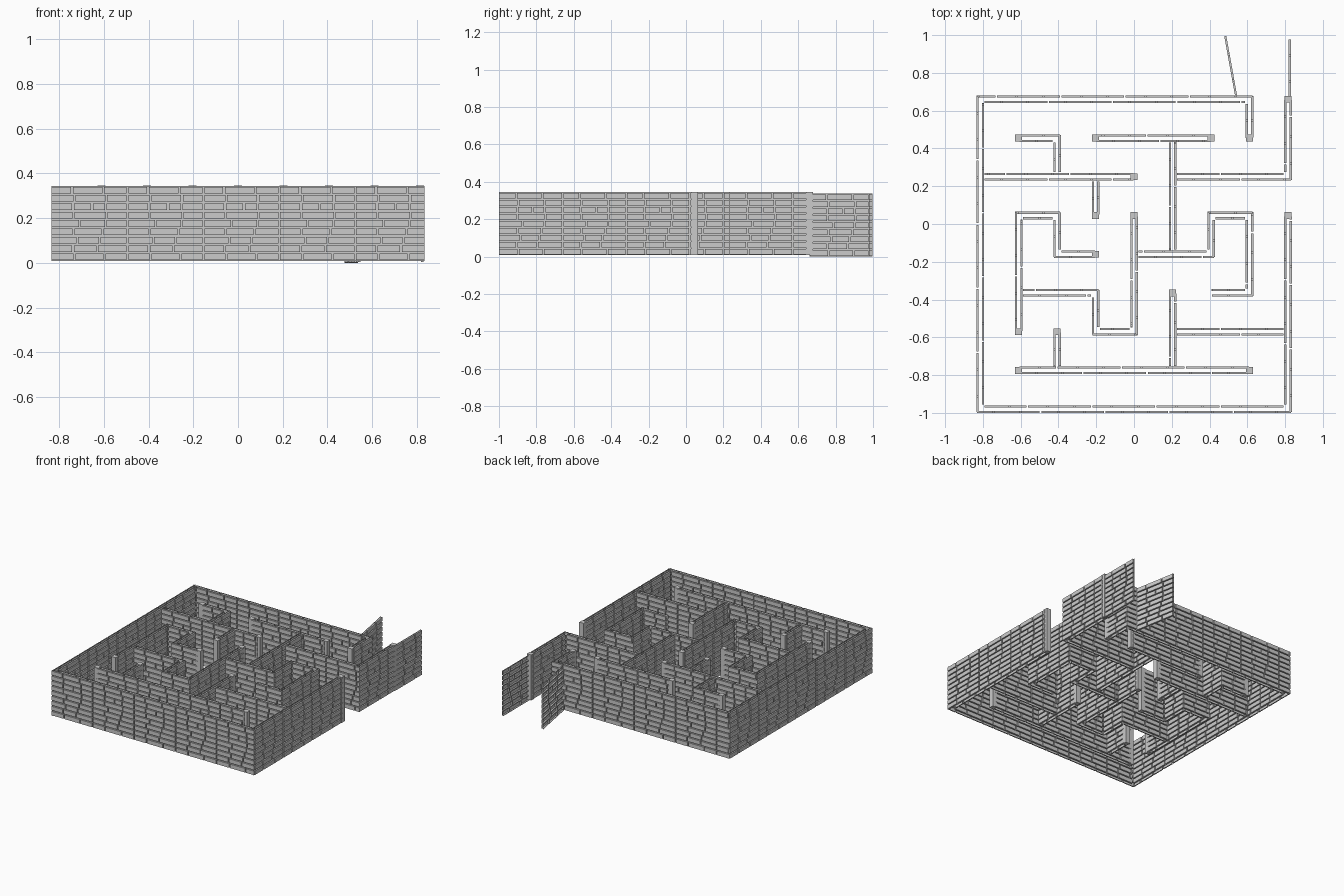
import bpy, bmesh, random
from mathutils import Vector

if "Cube" in bpy.data.objects:
    bpy.data.objects.remove(bpy.data.objects["Cube"])

random.seed(4)
X0, Y0, PX, PY = -0.815, -0.98, 0.2038, 0.205   # maze grid origin and pitch
HALF, DEPTH, GROOVE = 0.02, 0.011, 0.004        # wall half thickness, brick relief, half joint
PANEL, ROWS, ROW_H = 0.34, 9, 0.0374

# One brick panel: joint positions per course, repeated along every wall
COURSES = []
for r in range(ROWS):
    n = random.choice((3, 3, 4))
    cuts = [PANEL * (k + random.uniform(-0.22, 0.22)) / n for k in range(1, n)]
    COURSES.append([0] + cuts + [PANEL])


def pt(c):
    return Vector((X0 + PX * c[0], Y0 + PY * c[1]))


def brick_sheet(bm, a, b, z0):
    """Open-backed relief sheet from a to b; bricks face right of travel."""
    d = b - a
    length = d.length
    d.normalize()
    n = Vector((d.y, -d.x))

    def rect(u0, u1, v0, v1, w):
        out = []
        for u, v in ((u0, v0), (u1, v0), (u1, v1), (u0, v1)):
            p = a + d * u + n * w
            out.append(bm.verts.new((p.x, p.y, z0 + v)))
        return out

    start = 0
    while start < length - 0.005:
        for r, cuts in enumerate(COURSES):
            v0, v1 = r * ROW_H, (r + 1) * ROW_H
            for c0, c1 in zip(cuts, cuts[1:]):
                u0, u1 = start + c0, min(start + c1, length)
                if u1 - u0 < 0.002:
                    continue
                g = min(GROOVE, (u1 - u0) * 0.3)
                outer = rect(u0, u1, v0, v1, -DEPTH)
                base = rect(u0 + g, u1 - g, v0 + GROOVE, v1 - GROOVE, -DEPTH)
                top = rect(u0 + g, u1 - g, v0 + GROOVE, v1 - GROOVE, 0)
                for lo, hi in ((outer, base), (base, top)):
                    for k in range(4):
                        m = (k + 1) % 4
                        bm.faces.new((lo[k], lo[m], hi[m], hi[k]))
                bm.faces.new(top)
        start += PANEL


def finish(bm, name):
    me = bpy.data.meshes.new(name)
    bm.to_mesh(me)
    bm.free()
    ob = bpy.data.objects.new(name, me)
    bpy.context.collection.objects.link(ob)
    return ob


def wall(name, cells, free):
    """Double-sided wall along a grid path with mitred corners."""
    pts = [pt(c) for c in cells]
    for i, j in ((0, 1), (-1, -2)):
        if cells[i] not in free:
            pts[i] = pts[i] + (pts[j] - pts[i]).normalized() * HALF
    bm = bmesh.new()
    for path in (pts, pts[::-1]):
        dirs = [(q - p).normalized() for p, q in zip(path, path[1:])]
        nor = [Vector((d.y, -d.x)) for d in dirs]
        off = [path[0] + nor[0] * HALF]
        for k in range(1, len(path) - 1):
            off.append(path[k] + (nor[k - 1] + nor[k]) * HALF)
        off.append(path[-1] + nor[-1] * HALF)
        for p, q in zip(off, off[1:]):
            brick_sheet(bm, p, q, 0.008)
    finish(bm, name)


# End posts sit on the free wall ends
posts = [(7, 7), (8, 5), (8, 8), (1, 7), (4, 6), (3, 5), (3, 7), (6, 7), (4, 5),
         (3, 4), (1, 2), (2, 2), (1, 1), (7, 1), (5, 3)]
free_ends = posts + [(6, 3)]

# Outer enclosure and inner maze walls as grid paths
walls = {
    "outer_wall": [(7, 7), (7, 8), (0, 8), (0, 0), (8, 0), (8, 5)],
    "entrance_wall": [(8, 8), (8, 6), (5, 6)],
    "inner_wall_a": [(1, 7), (2, 7), (2, 6)],
    "inner_wall_b": [(0, 6), (4, 6)],
    "inner_wall_c": [(3, 6), (3, 5)],
    "inner_wall_d": [(3, 7), (6, 7)],
    "inner_wall_e": [(5, 7), (5, 4)],
    "inner_wall_f": [(4, 5), (4, 2), (3, 2), (3, 3), (1, 3)],
    "inner_wall_g": [(4, 4), (6, 4), (6, 5), (7, 5), (7, 3), (6, 3)],
    "inner_wall_h": [(1, 2), (1, 5), (2, 5), (2, 4), (3, 4)],
    "inner_wall_i": [(2, 2), (2, 1)],
    "inner_wall_j": [(1, 1), (7, 1)],
    "inner_wall_k": [(5, 3), (5, 1)],
    "inner_wall_l": [(5, 2), (8, 2)],
}
for name, cells in walls.items():
    wall(name, cells, free_ends)

# Posts
bm = bmesh.new()
for c in posts:
    p = pt(c)
    made = bmesh.ops.create_cube(bm, size=1)["verts"]
    bmesh.ops.scale(bm, vec=(0.036, 0.036, 0.338), verts=made)
    bmesh.ops.translate(bm, vec=(p.x, p.y, 0.177), verts=made)
finish(bm, "end_posts")

# Single-sheet gate wings at the entrance
for name, a, b in (("gate_wing_left", (0.548, 0.668), (0.488, 1.0)),
                   ("gate_wing_right", (0.83, 0.66), (0.83, 0.98))):
    bm = bmesh.new()
    brick_sheet(bm, Vector(a), Vector(b), 0.0)
    finish(bm, name)
